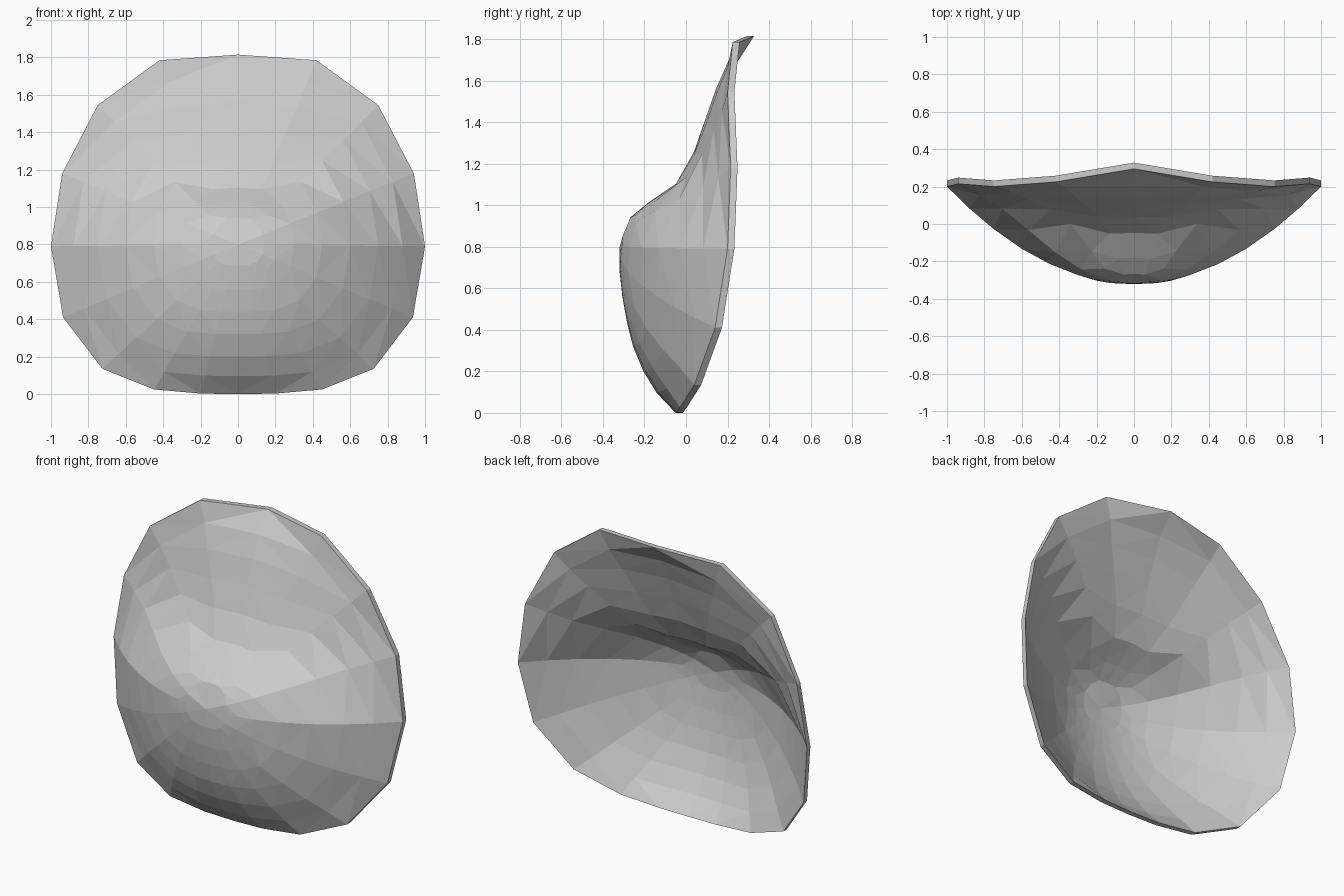
import bpy
import bmesh

cube = bpy.data.objects.get("Cube")
if cube:
    bpy.data.objects.remove(cube)

# Rim of one half, bottom to top: half width, depth, height
RIM = [(0, -.05, 0), (.2, -.047, .003), (.45, -.03, .025), (.725, .04, .135),
       (.935, .14, .41), (1, .2, .79), (.94, .215, 1.18), (.75, .2, 1.545),
       (.42, .225, 1.785), (0, .295, 1.815)]
# Centre line profile: height, depth
MIDLINE = [(0, -.05), (.1, -.145), (.2, -.205), (.3, -.25), (.5, -.3), (.73, -.325),
           (.85, -.315), (.94, -.27), (1, -.2), (1.1, -.05), (1.26, .04),
           (1.55, .14), (1.72, .215), (1.815, .295)]
RINGS = [.14, .21, .3, .45, .6, .75, .88, 1]
CENTRE_Z = .8
THICKNESS = .033


def interpolate(table, z):
    for (a, va), (b, vb) in zip(table, table[1:]):
        if z <= b:
            return va + (vb - va) * max(0, z - a) / (b - a)
    return table[-1][1]


def depth(x, z):
    """Bulge falls off quadratically from the centre line to the rim."""
    width = interpolate([(p[2], p[0]) for p in RIM], z)
    edge = interpolate([(p[2], p[1]) for p in RIM], z)
    middle = interpolate(MIDLINE, z)
    ratio = min(1, abs(x) / width) if width > .001 else 0
    return middle + (edge - middle) * ratio ** 2


def build_layer(bm, shift):
    """One skin of the shell as rings around a central point."""
    outline = RIM + [(-x, y, z) for x, y, z in RIM[-2:0:-1]]
    hub = bm.verts.new((0, depth(0, CENTRE_Z) + shift, CENTRE_Z))
    rings = []
    for t in RINGS:
        ring = []
        for rx, ry, rz in outline:
            x, z = rx * t, CENTRE_Z + (rz - CENTRE_Z) * t
            y = ry if t == 1 else depth(x, z)
            ring.append(bm.verts.new((x, y + shift, z)))
        rings.append(ring)
    count = len(outline)
    for i in range(count):
        j = (i + 1) % count
        bm.faces.new((hub, rings[0][i], rings[0][j]))
        for inner, outer in zip(rings, rings[1:]):
            bm.faces.new((inner[i], outer[i], outer[j], inner[j]))
    return rings[-1]


# Curved shell with a thin rim joining front and back skins
bm = bmesh.new()
front = build_layer(bm, 0)
back = build_layer(bm, THICKNESS)
for i in range(len(front)):
    j = (i + 1) % len(front)
    bm.faces.new((front[i], back[i], back[j], front[j]))
bmesh.ops.triangulate(bm, faces=bm.faces[:], quad_method='SHORT_EDGE')
bmesh.ops.recalc_face_normals(bm, faces=bm.faces[:])

mesh = bpy.data.meshes.new("mask_shell")
bm.to_mesh(mesh)
bm.free()
shell = bpy.data.objects.new("mask_shell", mesh)
bpy.context.collection.objects.link(shell)

# Single plain grey
grey = bpy.data.materials.new("light_grey")
grey.use_nodes = True
colour = (.6, .6, .6, 1)
grey.diffuse_color = colour
grey.node_tree.nodes["Principled BSDF"].inputs["Base Color"].default_value = colour
mesh.materials.append(grey)
